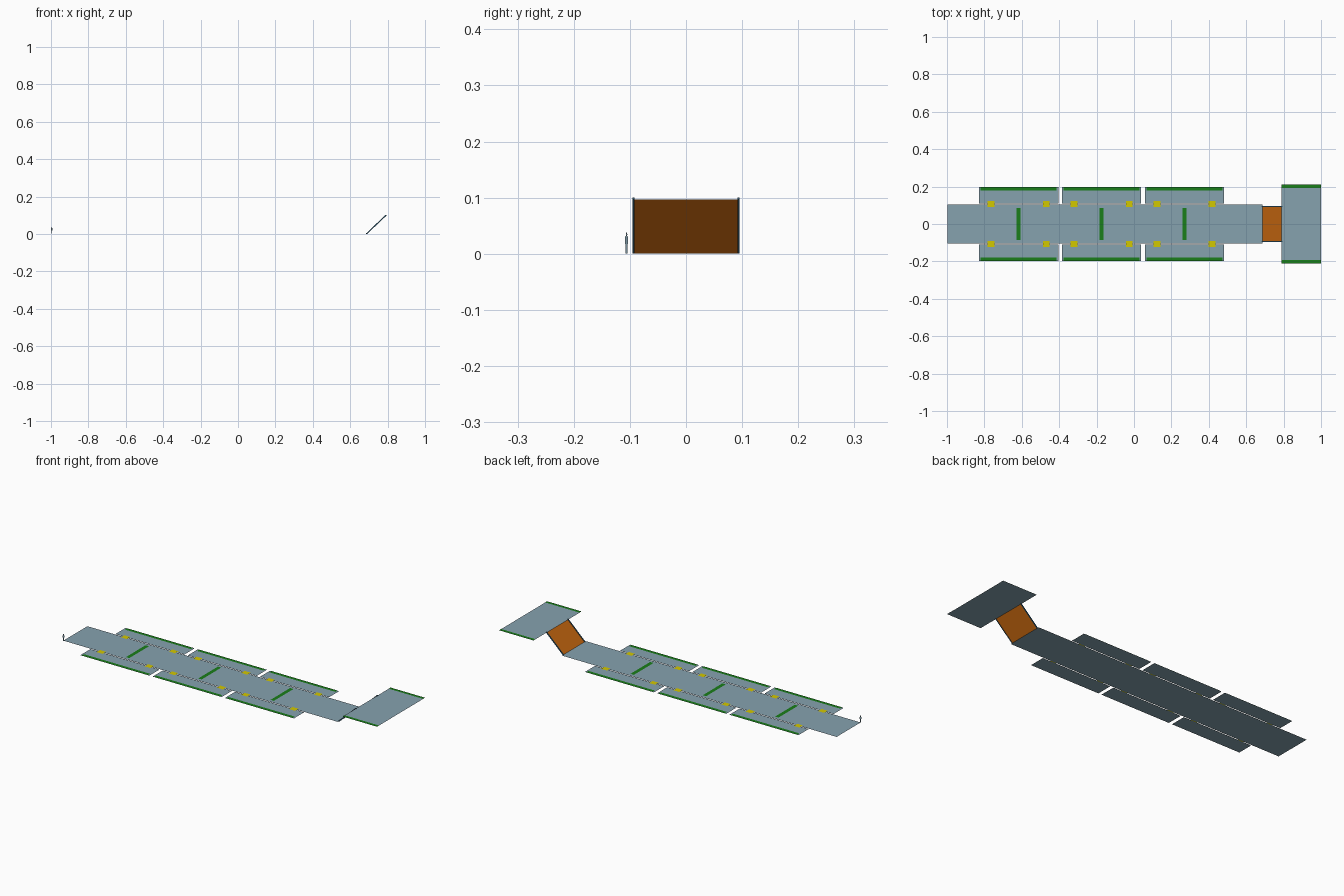
import bpy, bmesh, math
from mathutils import Vector

if "Cube" in bpy.data.objects:
    bpy.data.objects.remove(bpy.data.objects["Cube"])


def material(name, rgb):
    m = bpy.data.materials.new(name)
    m.diffuse_color = (*rgb, 1)
    m.use_nodes = True
    m.node_tree.nodes["Principled BSDF"].inputs["Base Color"].default_value = m.diffuse_color
    return m


DECK = material("deck_grey_blue", (0.24, 0.36, 0.43))
GREEN = material("green", (0.01, 0.21, 0.01))
YELLOW = material("yellow", (0.65, 0.58, 0.0))
ORANGE = material("orange", (0.58, 0.14, 0.005))
DARK = material("rail_blue", (0.03, 0.10, 0.16))


def mesh_object(name, verts, faces, mat):
    me = bpy.data.meshes.new(name)
    me.from_pydata(verts, [], faces)
    ob = bpy.data.objects.new(name, me)
    bpy.context.collection.objects.link(ob)
    if mat:
        me.materials.append(mat)
    return ob


def sheet(name, x0, x1, y0, y1, z, mat):
    """Flat horizontal rectangle facing up."""
    y0, y1 = min(y0, y1), max(y0, y1)
    return mesh_object(name, [(x0, y0, z), (x1, y0, z), (x1, y1, z), (x0, y1, z)],
                       [(0, 1, 2, 3)], mat)


TOP = 0.097      # height of the raised deck
LIFT = 0.0008    # markings float just above the sheets
HALF = 0.105     # half width of the main deck

# Main deck and raised end deck
sheet("main_deck", -0.998, 0.688, -HALF, HALF, 0, DECK)
sheet("raised_deck", 0.789, 1.0, -0.21, 0.21, TOP, DECK)
for s, side in ((1, "left"), (-1, "right")):
    sheet(f"raised_deck_strip_{side}", 0.789, 1.0, s * 0.193, s * 0.21, TOP + LIFT, GREEN)

# Three bays: side decks, green strips, yellow crossings
for i in range(3):
    cx = -0.617 + i * 0.4435
    sheet(f"cross_strip_{i}", cx - 0.0105, cx + 0.0105, -0.086, 0.086, LIFT, GREEN)
    for s, side in ((1, "left"), (-1, "right")):
        sheet(f"side_deck_{i}_{side}", cx - 0.212, cx + 0.212, s * 0.109, s * 0.198, 0, DECK)
        sheet(f"side_strip_{i}_{side}", cx - 0.203, cx + 0.203, s * 0.179, s * 0.198, LIFT, GREEN)
        for d in (-1, 1):
            x = cx + d * 0.1475
            sheet(f"crossing_{i}_{side}_{'rear' if d < 0 else 'front'}",
                  x - 0.018, x + 0.018, s * 0.092, s * 0.122, LIFT, YELLOW)

# Sloping link between the two levels
X0, X1, W = 0.688, 0.790, 0.092
mesh_object("ramp", [(X0, -W, 0), (X1, -W, TOP), (X1, W, TOP), (X0, W, 0)],
            [(0, 1, 2, 3)], ORANGE)

# Slim rails along the ramp sides
for s, side in ((1, "left"), (-1, "right")):
    profile = [(X0 - 0.003, 0), (X0 + 0.003, 0), (X1 + 0.003, TOP),
               (X1 + 0.003, TOP + 0.003), (X1 - 0.003, TOP + 0.003), (X0 - 0.003, 0.003)]
    n = len(profile)
    ya, yb = sorted((s * 0.092, s * 0.0955))
    verts = [(x, y, z) for y in (ya, yb) for x, z in profile]
    faces = [tuple(range(n)), tuple(reversed(range(n, 2 * n)))]
    faces += [(j, j + n, (j + 1) % n + n, (j + 1) % n) for j in range(n)]
    mesh_object(f"ramp_rail_{side}", verts, faces, DARK)

# Flat standing scale figure at the corner of the deck
half = [(0.0006, 0), (0.0024, 0), (0.0028, 0.017), (0.0042, 0.018), (0.0045, 0.030),
        (0.0012, 0.032), (0.0022, 0.034), (0.0018, 0.0368), (0.0006, 0.0375)]
outline = half + [(-u, z) for u, z in reversed(half)]
a = math.radians(40)
# leg gap is closed at the crotch by one extra point
outline.append((0, 0.015))
mesh_object("standing_figure",
            [(-0.9962 + u * math.cos(a), -0.106 + u * math.sin(a), z) for u, z in outline],
            [tuple(range(len(outline)))], DECK)
